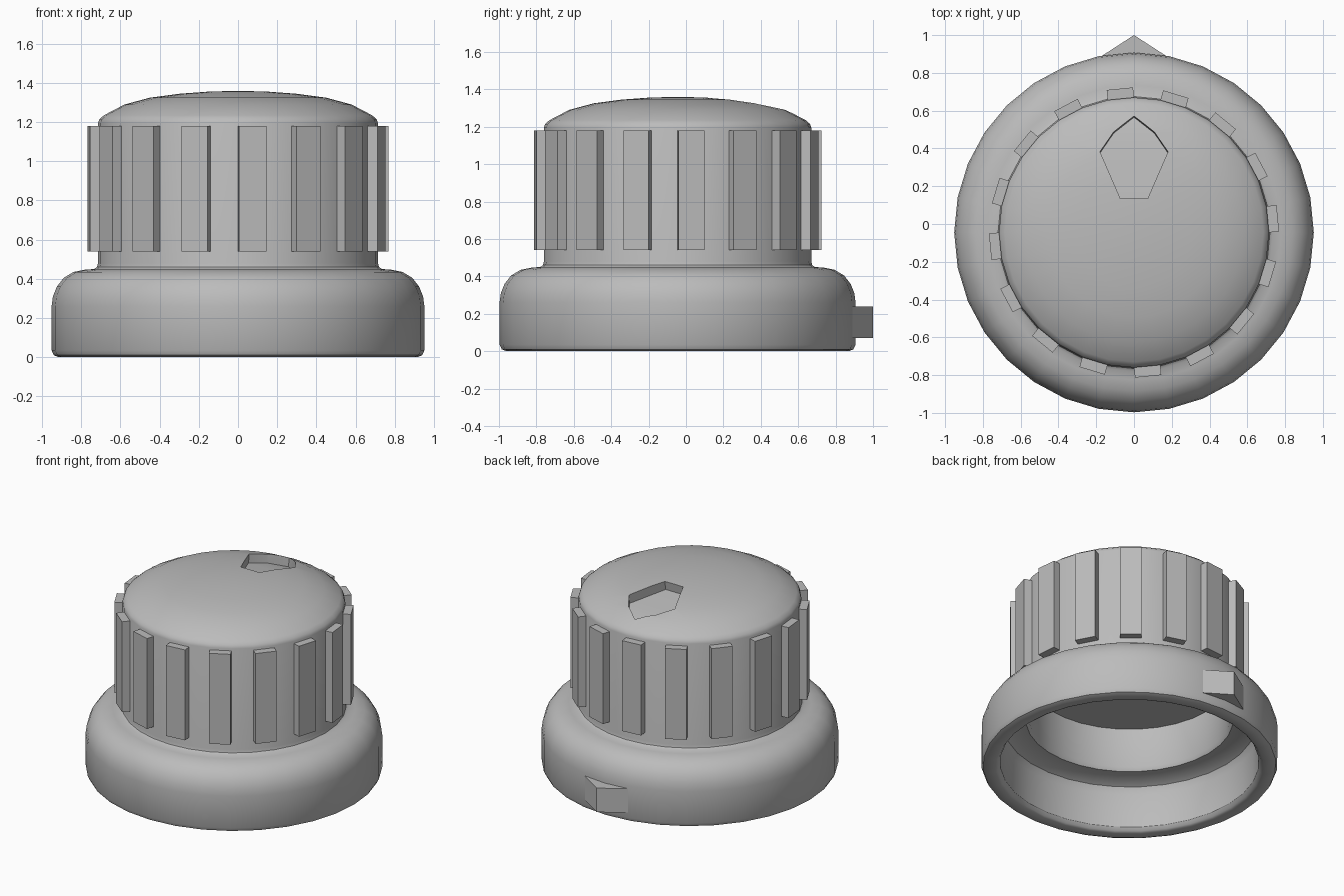
import bpy, bmesh, math
from mathutils import Matrix, Vector

cube = bpy.data.objects.get("Cube")
if cube:
    bpy.data.objects.remove(cube, do_unlink=True)

AXIS_Y = -0.045   # the knob axis sits slightly forward of the pointer
SIDES = 32
STEP = 2 * math.pi / SIDES

grey = bpy.data.materials.new("grey plastic")
grey.use_nodes = True
GREY = (0.5, 0.5, 0.5, 1)
grey.diffuse_color = GREY
grey.node_tree.nodes["Principled BSDF"].inputs["Base Color"].default_value = GREY


def make_object(name, bm):
    bmesh.ops.recalc_face_normals(bm, faces=bm.faces)
    mesh = bpy.data.meshes.new(name)
    bm.to_mesh(mesh)
    bm.free()
    mesh.materials.append(grey)
    obj = bpy.data.objects.new(name, mesh)
    bpy.context.collection.objects.link(obj)
    return obj


def select_only(obj):
    bpy.ops.object.select_all(action='DESELECT')
    obj.select_set(True)
    bpy.context.view_layer.objects.active = obj


def lathe(name, profile):
    """Revolve (radius, z) points about the knob axis; both ends lie on it."""
    bm = bmesh.new()
    rings = []
    for r, z in profile:
        count = SIDES if r else 1
        rings.append([bm.verts.new((r * math.sin(i * STEP),
                                    AXIS_Y + r * math.cos(i * STEP), z))
                      for i in range(count)])
    for a, b in zip(rings, rings[1:]):
        for i in range(SIDES):
            j = (i + 1) % SIDES
            corners = [a[i % len(a)], a[j % len(a)], b[j % len(b)], b[i % len(b)]]
            bm.faces.new(list(dict.fromkeys(corners)))
    return make_object(name, bm)


def prism(name, outline, z0, z1):
    """Extrude an (x, y) outline from z0 to z1."""
    bm = bmesh.new()
    face = bm.faces.new([bm.verts.new((x, y, z0)) for x, y in outline])
    new = bmesh.ops.extrude_face_region(bm, geom=[face])["geom"]
    for v in new:
        if isinstance(v, bmesh.types.BMVert):
            v.co.z = z1
    return make_object(name, bm)


# Hollow body: cavity from its ceiling outwards, then the skirt, barrel and dome
dome = [(0.715, 1.195), (0.708, 1.215), (0.685, 1.235), (0.58, 1.29),
        (0.45, 1.325), (0.3, 1.345), (0.15, 1.356), (0, 1.36)]
cavity = [(0, 0.65), (0.65, 0.65), (0.65, 0.37), (0.665, 0.345), (0.76, 0.34),
          (0.81, 0.315), (0.83, 0.27), (0.83, 0.03), (0.845, 0.008), (0.86, 0)]
skirt = [(0.915, 0), (0.94, 0.01), (0.952, 0.035), (0.952, 0.26), (0.945, 0.31),
         (0.925, 0.36), (0.89, 0.405), (0.84, 0.435), (0.78, 0.447),
         (0.735, 0.45), (0.72, 0.46), (0.715, 0.48)]
body = lathe("knob_body", cavity + skirt + dome)


def dome_height(r):
    for (r0, z0), (r1, z1) in zip(dome, dome[1:]):
        if r1 <= r <= r0:
            return z0 + (z1 - z0) * (r0 - r) / (r0 - r1)
    return dome[0][1]


# Sunken arrow on the dome, with a floor that follows the dome
bm = bmesh.new()
rows = []
for x, y in [(0, 0.575), (0.108, 0.49), (0.18, 0.385), (0.072, 0.135)]:
    floor = dome_height(math.hypot(x, y - AXIS_Y)) - 0.06
    rows.append([(bm.verts.new((s * x, y - 0.01, floor)),
                  bm.verts.new((s * x, y + 0.02, 1.5)))
                 for s in ((-1, 1) if x else (1,))])
for a, b in zip(rows, rows[1:]):
    for level in (0, 1):
        bm.faces.new([a[0][level], b[0][level], b[-1][level], a[-1][level]]
                     if len(a) > 1 else [a[0][level], b[0][level], b[1][level]])
    for side in (0, -1):
        bm.faces.new([a[side][0], b[side][0], b[side][1], a[side][1]])
end = rows[-1]
bm.faces.new([end[0][0], end[1][0], end[1][1], end[0][1]])
cutter = make_object("arrow_cutter", bm)
cutter.hide_render = True

select_only(body)
cut = body.modifiers.new("arrow_recess", 'BOOLEAN')
cut.operation = 'DIFFERENCE'
cut.solver = 'EXACT'
cut.object = cutter
bpy.ops.object.modifier_apply(modifier=cut.name)
bpy.data.objects.remove(cutter, do_unlink=True)
select_only(body)
bpy.ops.object.shade_smooth_by_angle(angle=math.radians(32))

# Grip ribs: one on every second flat of the barrel
bm = bmesh.new()
for k in range(SIDES // 2):
    angle = math.pi / 2 + (2 * k + 0.5) * STEP
    place = (Matrix.Translation(Vector((0, AXIS_Y, 0)))
             @ Matrix.Rotation(angle, 4, 'Z')
             @ Matrix.Translation(Vector((0.735, 0, 0.86)))
             @ Matrix.Diagonal((0.06, 0.14, 0.64, 1)))
    bmesh.ops.create_cube(bm, size=1, matrix=place)
make_object("grip_ribs", bm)

# Pointer wedge at the back of the skirt
prism("pointer_wedge", [(-0.17, 0.89), (0, 0.87), (0.17, 0.89), (0, 1.0)], 0.07, 0.24)
